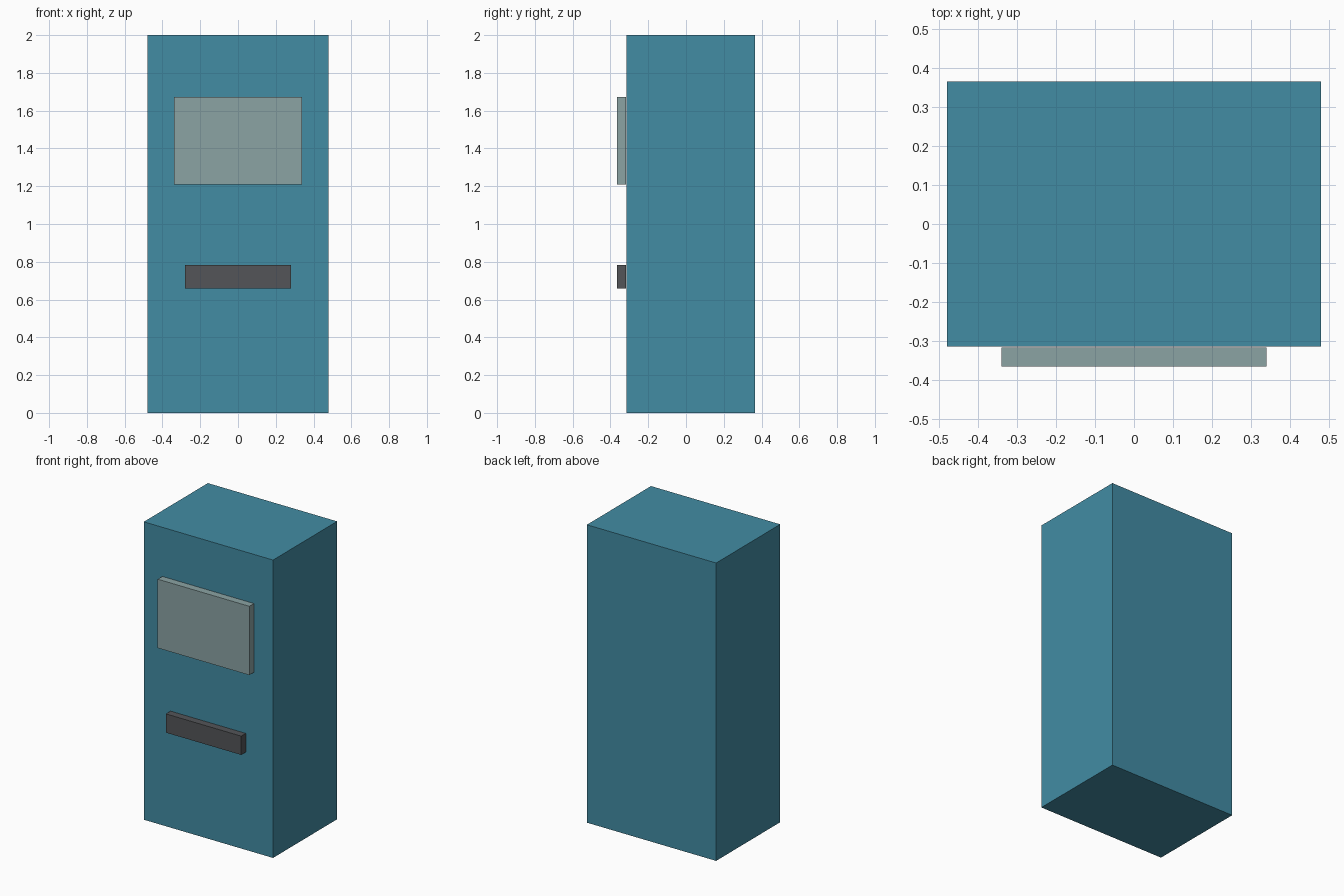
import bpy

if "Cube" in bpy.data.objects:
    bpy.data.objects.remove(bpy.data.objects["Cube"])


def material(name, rgb):
    """Flat material from 0-255 sRGB values, stored as linear."""
    lin = [((c / 255 + 0.055) / 1.055) ** 2.4 for c in rgb]
    m = bpy.data.materials.new(name)
    m.diffuse_color = (*lin, 1.0)
    m.use_nodes = True
    m.node_tree.nodes["Principled BSDF"].inputs["Base Color"].default_value = m.diffuse_color
    return m


def box(name, lo, hi, mat):
    """Box spanning two opposite corners."""
    centre = [(a + b) / 2 for a, b in zip(lo, hi)]
    bpy.ops.mesh.primitive_cube_add(size=1, location=centre)
    ob = bpy.context.object
    ob.name = name
    ob.scale = [b - a for a, b in zip(lo, hi)]
    bpy.ops.object.transform_apply(location=False, rotation=False, scale=True)
    ob.data.materials.append(mat)
    return ob


teal = material("teal", (66, 140, 164))
grey_glass = material("pale grey green", (139, 163, 164))
dark = material("dark grey", (83, 85, 88))

FRONT, BACK = -0.366, 0.366
PANEL_BACK = -0.317

# cabinet
box("cabinet", (-0.48, -0.314, 0), (0.48, BACK, 2.0), teal)
# display panel, just proud of the cabinet front
box("display_panel", (-0.34, FRONT, 1.21), (0.34, PANEL_BACK, 1.672), grey_glass)
# dispensing slot
box("dispensing_slot", (-0.28, FRONT, 0.658), (0.28, PANEL_BACK, 0.784), dark)
